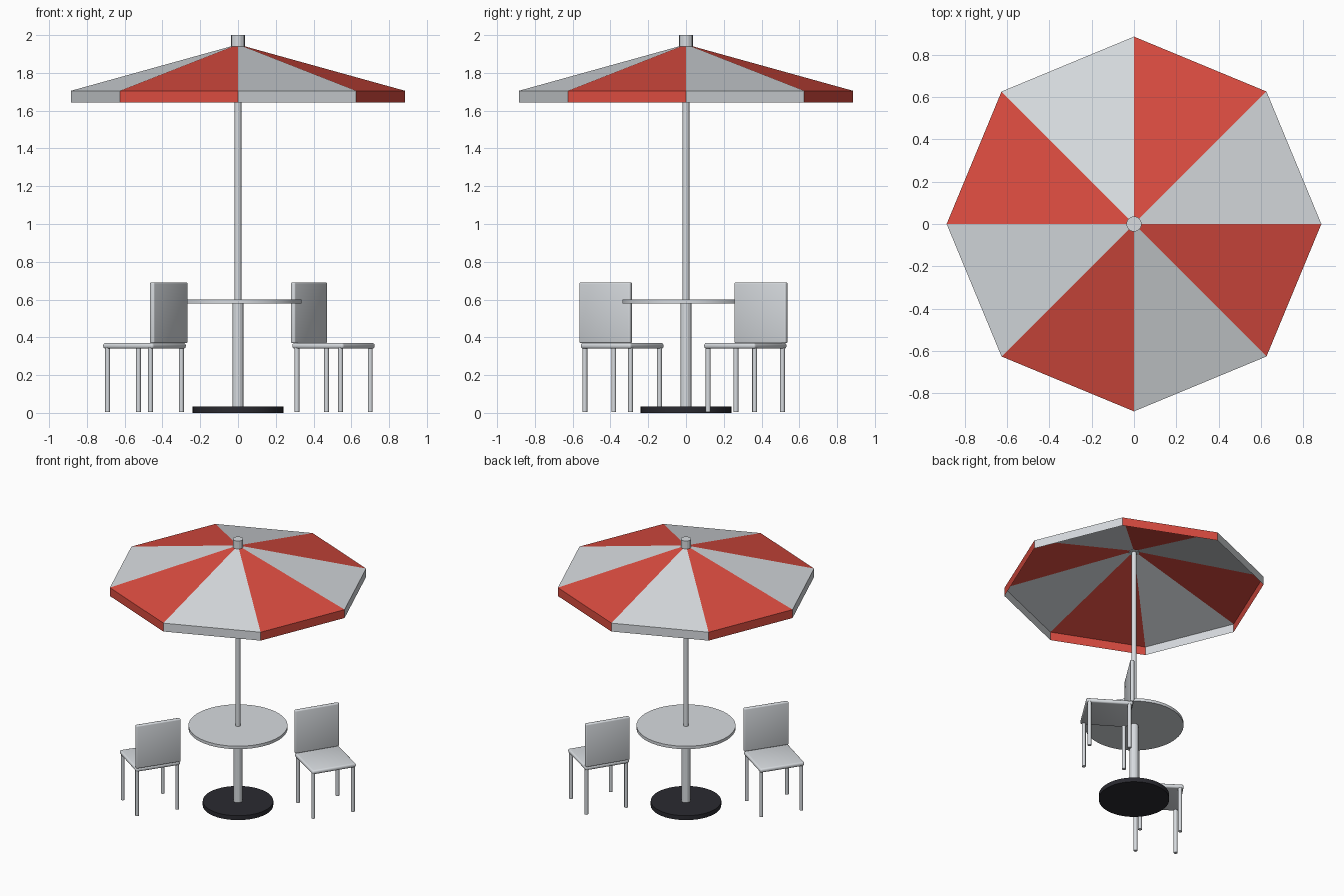
import bpy, bmesh
from math import radians, cos, sin, pi
from mathutils import Matrix, Vector

cube = bpy.data.objects.get("Cube")
if cube:
    bpy.data.objects.remove(cube, do_unlink=True)


def material(name, rgb):
    # sRGB bytes to linear values
    lin = [((c / 255 + 0.055) / 1.055) ** 2.4 for c in rgb] + [1.0]
    m = bpy.data.materials.new(name)
    m.use_nodes = True
    m.diffuse_color = lin
    bsdf = next(n for n in m.node_tree.nodes if n.type == 'BSDF_PRINCIPLED')
    bsdf.inputs["Base Color"].default_value = lin
    return m


PALE = material("pale grey", (215, 219, 223))
RED = material("canopy red", (219, 76, 64))
BLACK = material("base black", (42, 42, 48))


def finish(name, bm, mats, matrix=Matrix(), smooth=False):
    mesh = bpy.data.meshes.new(name)
    bm.to_mesh(mesh)
    bm.free()
    for m in mats:
        mesh.materials.append(m)
    ob = bpy.data.objects.new(name, mesh)
    bpy.context.collection.objects.link(ob)
    ob.matrix_world = matrix
    if smooth:
        bpy.ops.object.select_all(action='DESELECT')
        ob.select_set(True)
        bpy.context.view_layer.objects.active = ob
        bpy.ops.object.shade_smooth_by_angle(angle=radians(40))
    return ob


def cylinder(name, radius, z0, z1, mat, sides=16, at=(0, 0), matrix=Matrix(), smooth=True):
    bm = bmesh.new()
    place = Matrix.Translation((at[0], at[1], (z0 + z1) / 2))
    bmesh.ops.create_cone(bm, cap_ends=True, segments=sides, radius1=radius,
                          radius2=radius, depth=z1 - z0, matrix=place)
    return finish(name, bm, [mat], matrix, smooth)


def rounded_box(name, size, centre, radius, mat, matrix):
    bm = bmesh.new()
    bmesh.ops.create_cube(bm, size=1, matrix=Matrix.Translation(centre)
                          @ Matrix.Diagonal((*size, 1)))
    bmesh.ops.bevel(bm, geom=bm.edges[:], offset=radius, segments=3,
                    profile=0.5, affect='EDGES')
    return finish(name, bm, [mat], matrix, True)


# Stand, table and pole
cylinder("base", 0.24, 0, 0.033, BLACK, 40)
cylinder("lower_pole", 0.03, 0.033, 0.58, PALE, 16, smooth=False)
cylinder("table_top", 0.337, 0.578, 0.6, PALE, 48)
cylinder("upper_pole", 0.018, 0.6, 1.95, PALE, 16)
cylinder("finial", 0.036, 1.935, 2.0, PALE, 16, smooth=False)

# Canopy: eight alternating panels with a hanging rim, open underneath
bm = bmesh.new()
profile = [(0.02, 1.945), (0.885, 1.705), (0.885, 1.642)]
rings = [[bm.verts.new((r * cos(i * pi / 4), r * sin(i * pi / 4), z))
          for i in range(8)] for r, z in profile]
for upper, lower in zip(rings, rings[1:]):
    for i in range(8):
        j = (i + 1) % 8
        face = bm.faces.new((upper[i], lower[i], lower[j], upper[j]))
        face.material_index = i % 2
finish("canopy", bm, [PALE, RED])


# Chairs: local +x points to the backrest
def chair(name, x, y, angle):
    m = Matrix.Translation((x, y, 0)) @ Matrix.Rotation(radians(angle), 4, 'Z')
    rounded_box(name + "_seat", (0.322, 0.322, 0.03), (0, 0, 0.355), 0.012, PALE, m)
    rounded_box(name + "_back", (0.028, 0.324, 0.322), (0.155, 0, 0.53), 0.008, PALE, m)
    for sx, end in ((1, "back"), (-1, "front")):
        for sy, side in ((1, "left"), (-1, "right")):
            cylinder(f"{name}_{end}_{side}_leg", 0.013, 0.004, 0.345, PALE, 12,
                     (sx * 0.137, sy * 0.146), m)


chair("chair_one", -0.495, -0.338, -34)
chair("chair_two", 0.506, 0.314, 147.5)
